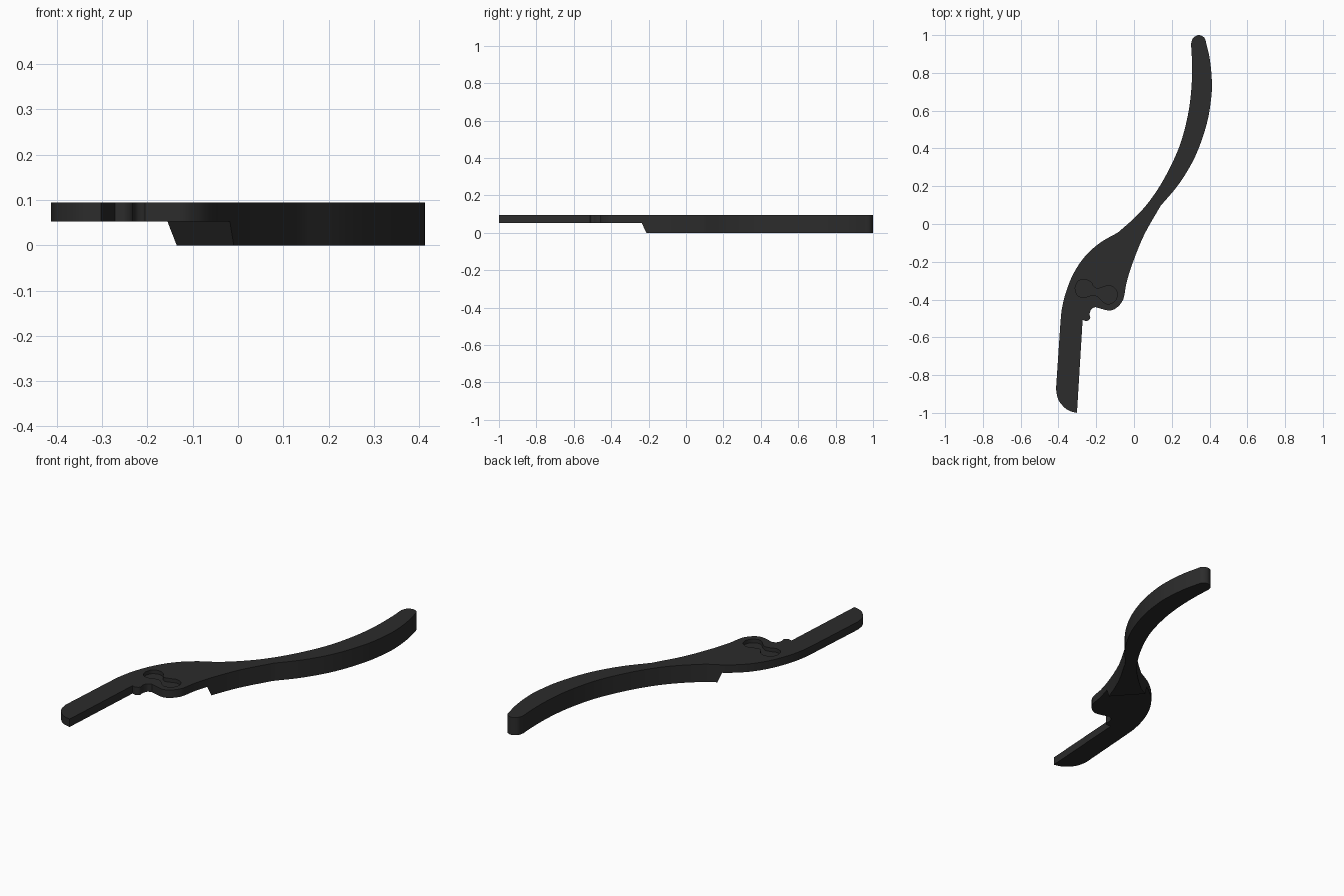
import bpy, bmesh
from mathutils import Vector

if "Cube" in bpy.data.objects:
    bpy.data.objects.remove(bpy.data.objects["Cube"])

TOP, STEP = 0.095, 0.0525


def smooth_curve(pts, n=6):
    """Catmull-Rom curve through the points, end point left out."""
    p = [Vector(q) for q in pts]
    p = [2 * p[0] - p[1]] + p + [2 * p[-1] - p[-2]]
    out = []
    for a, b, c, d in zip(p, p[1:], p[2:], p[3:]):
        for i in range(n):
            t = i / n
            out.append(0.5 * (2 * b + (c - a) * t + (2 * a - 5 * b + 4 * c - d) * t * t
                              + (3 * b - a - 3 * c + d) * t ** 3))
    return out


def prism(name, bottom, top, z0, z1):
    """Solid between two matching outlines."""
    bm = bmesh.new()
    lo = [bm.verts.new((p[0], p[1], z0)) for p in bottom]
    hi = [bm.verts.new((p[0], p[1], z1)) for p in top]
    bm.faces.new(lo[::-1])
    bm.faces.new(hi)
    n = len(lo)
    for i in range(n):
        j = (i + 1) % n
        bm.faces.new((lo[i], lo[j], hi[j], hi[i]))
    bmesh.ops.recalc_face_normals(bm, faces=bm.faces)
    me = bpy.data.meshes.new(name)
    bm.to_mesh(me)
    bm.free()
    ob = bpy.data.objects.new(name, me)
    bpy.context.collection.objects.link(ob)
    return ob


def cut(target, cutter):
    cutter.hide_render = True
    mod = target.modifiers.new("cut", 'BOOLEAN')
    mod.operation, mod.solver, mod.object = 'DIFFERENCE', 'EXACT', cutter
    bpy.context.view_layer.objects.active = target
    bpy.ops.object.modifier_apply(modifier=mod.name)
    bpy.data.objects.remove(cutter)


# Outline as smooth runs that meet at corners
runs = [
    # inner edge of the handle
    [(0.302, 0.955), (0.307, 0.85), (0.304, 0.72), (0.285, 0.575), (0.24, 0.41),
     (0.165, 0.25), (0.085, 0.125), (0.005, 0.035), (-0.085, -0.045)],
    # outer shoulder of the head
    [(-0.085, -0.045), (-0.18, -0.1), (-0.26, -0.172), (-0.32, -0.262),
     (-0.36, -0.36), (-0.382, -0.45), (-0.39, -0.53)],
    # jaw and its rounded end
    [(-0.39, -0.53), (-0.413, -0.875)],
    [(-0.413, -0.875), (-0.402, -0.927), (-0.372, -0.968), (-0.34, -0.99), (-0.302, -1.0)],
    [(-0.302, -1.0), (-0.272, -0.508)],
    # small hook and notch
    [(-0.272, -0.508), (-0.25, -0.513), (-0.232, -0.5), (-0.235, -0.475),
     (-0.225, -0.45), (-0.205, -0.44)],
    # round lobe and front edge
    [(-0.205, -0.44), (-0.13, -0.458), (-0.088, -0.44), (-0.06, -0.405), (-0.05, -0.37),
     (-0.038, -0.305), (-0.005, -0.2), (0.055, -0.055), (0.14, 0.095)],
    # outer edge of the handle
    [(0.14, 0.095), (0.24, 0.215), (0.325, 0.36), (0.385, 0.53), (0.41, 0.68),
     (0.411, 0.78), (0.4, 0.88), (0.384, 0.95)],
    # rounded tip
    [(0.384, 0.95), (0.373, 0.985), (0.343, 1.0), (0.313, 0.985), (0.302, 0.955)],
]
outline = []
for r in runs:
    outline += smooth_curve(r, 1 if len(r) == 2 else 6)
lever = prism("lever", outline, outline, 0, TOP)

# Undercut below the head with a sloped shoulder
along = Vector((0.14, -0.155)).normalized()
back = Vector((-0.742, -0.67))
mid = Vector((-0.085, -0.1625))


def undercut(shift):
    m = mid - back * shift
    return [m - along, m + along, m + along + back * 1.5, m - along + back * 1.5]


rate = 0.023 / STEP
cut(lever, prism("undercut", undercut(0.023 + rate * 0.05), undercut(0), -0.05, STEP))

# Dumbbell shaped pocket in the top
pocket = smooth_curve([
    (-0.312, -0.34), (-0.301, -0.375), (-0.268, -0.39), (-0.235, -0.38), (-0.205, -0.378),
    (-0.18, -0.395), (-0.16, -0.415), (-0.135, -0.424), (-0.103, -0.41), (-0.088, -0.376),
    (-0.1, -0.342), (-0.133, -0.326), (-0.165, -0.334), (-0.195, -0.342), (-0.215, -0.33),
    (-0.228, -0.308), (-0.262, -0.293), (-0.298, -0.305), (-0.312, -0.34)], 4)
cut(lever, prism("pocket", pocket, pocket, TOP - 0.02, TOP + 0.05))

# Dark finish
mat = bpy.data.materials.new("dark")
mat.diffuse_color = (0.025, 0.025, 0.025, 1)
mat.use_nodes = True
mat.node_tree.nodes["Principled BSDF"].inputs["Base Color"].default_value = mat.diffuse_color
lever.data.materials.clear()
lever.data.materials.append(mat)

lever.select_set(True)
bpy.context.view_layer.objects.active = lever
bpy.ops.object.shade_smooth_by_angle(angle=0.5)
